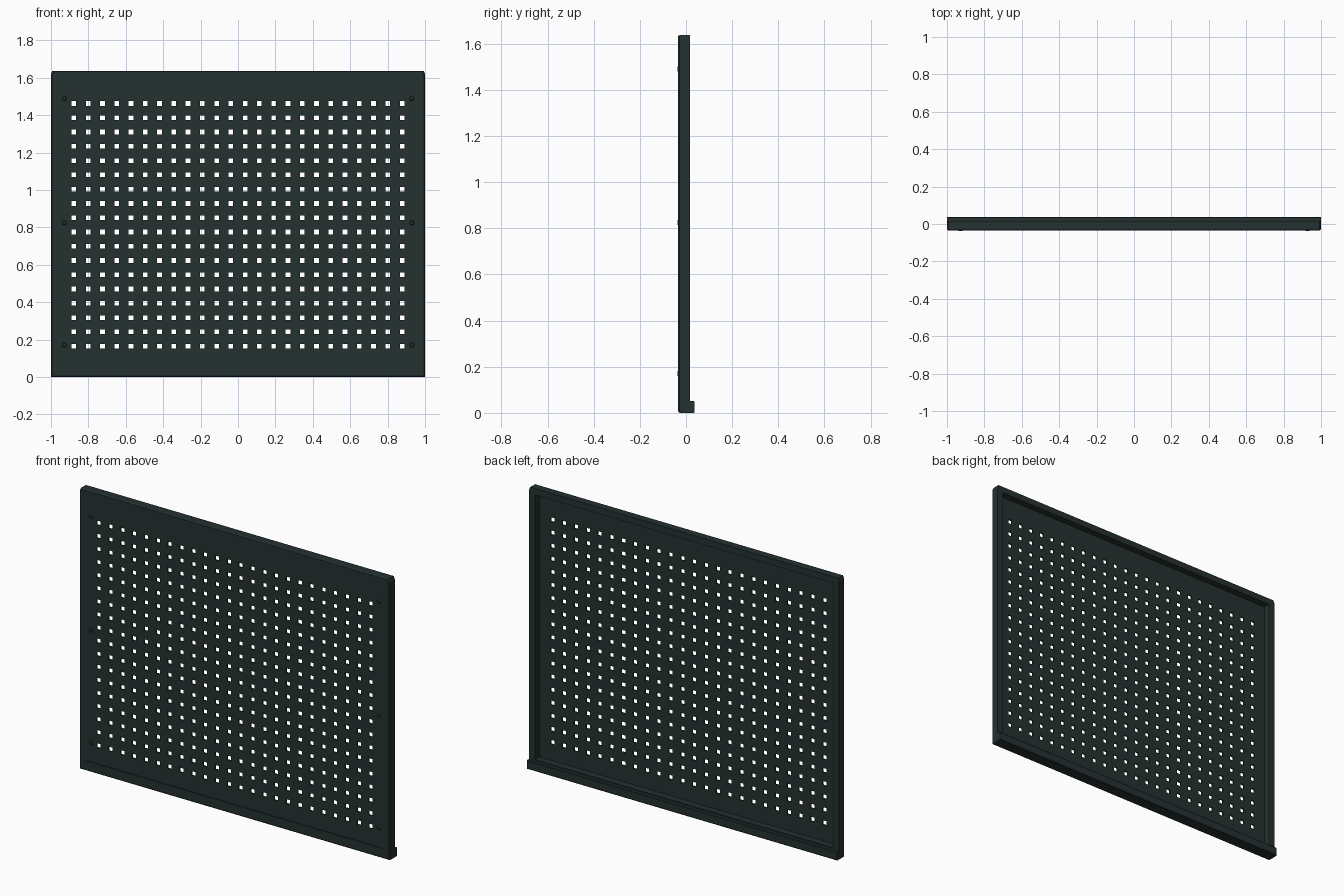
import bpy, bmesh, math
from mathutils import Matrix

if "Cube" in bpy.data.objects:
    bpy.data.objects.remove(bpy.data.objects["Cube"])

paint = bpy.data.materials.new("dark_green_grey")
paint.diffuse_color = (0.0185, 0.0305, 0.030, 1)
paint.use_nodes = True
paint.node_tree.nodes["Principled BSDF"].inputs["Base Color"].default_value = paint.diffuse_color

H = 1.637                      # overall height
FRONT, BACK = -0.034, 0.017    # frame depth


def finish(name, bm):
    bmesh.ops.recalc_face_normals(bm, faces=bm.faces)
    me = bpy.data.meshes.new(name)
    bm.to_mesh(me)
    bm.free()
    me.materials.append(paint)
    ob = bpy.data.objects.new(name, me)
    bpy.context.collection.objects.link(ob)
    return ob


# Frame: rectangular outline with slightly clipped top corners, swept profile
def outline(side, bottom, top, clip):
    x, zt = 1 - side, H - top
    return [(-x, bottom), (x, bottom), (x, zt - clip * 2.5),
            (x - clip, zt), (-x + clip, zt), (-x, zt - clip * 2.5)]


def frame():
    bm = bmesh.new()
    outer, chamfer = outline(0, 0, 0, 0.007), outline(0.006, 0.006, 0.004, 0.007)
    inner = outline(0.039, 0.058, 0.037, 0.001)
    profile = [(outer, BACK), (outer, FRONT + 0.006), (chamfer, FRONT),
               (inner, FRONT), (inner, BACK)]
    rings = [[bm.verts.new((x, y, z)) for x, z in pts] for pts, y in profile]
    for k, a in enumerate(rings):
        b = rings[(k + 1) % len(rings)]
        for i in range(6):
            j = (i + 1) % 6
            bm.faces.new((a[i], a[j], b[j], b[i]))
    finish("frame", bm)


# Perforated panel: grid of cells with the hole cells left out
def panel(cols=24, rows=18, pitch=0.0763, hole=0.025):
    def cuts(centre, n, lo, hi):
        out = [lo]
        for i in range(n):
            c = centre + (i - (n - 1) / 2) * pitch
            out += [c - hole / 2, c + hole / 2]
        return out + [hi]
    xs = cuts(0, cols, -0.97, 0.97)
    zs = cuts(0.814, rows, 0.04, 1.61)
    bm = bmesh.new()
    grid = [[bm.verts.new((x, -0.030, z)) for x in xs] for z in zs]
    for r in range(len(zs) - 1):
        for c in range(len(xs) - 1):
            if r % 2 and c % 2:
                continue
            bm.faces.new((grid[r][c], grid[r][c + 1],
                          grid[r + 1][c + 1], grid[r + 1][c]))
    ob = finish("perforated_panel", bm)
    mod = ob.modifiers.new("thickness", 'SOLIDIFY')
    mod.thickness = 0.008
    # normals face the front, so the sheet grows towards the back
    if ob.data.polygons[0].normal.y > 0:
        ob.data.flip_normals()
    mod.offset = -1


# Lip along the bottom of the back
def lip():
    bm = bmesh.new()
    prof = [(0.010, 0.0), (0.034, 0.0), (0.037, 0.004),
            (0.037, 0.047), (0.034, 0.051), (0.010, 0.051)]
    a = [bm.verts.new((-1, y, z)) for y, z in prof]
    b = [bm.verts.new((1, y, z)) for y, z in prof]
    for i in range(6):
        j = (i + 1) % 6
        bm.faces.new((a[i], a[j], b[j], b[i]))
    bm.faces.new(a)
    bm.faces.new(b)
    finish("back_lip", bm)


# Bolt heads down both sides of the panel
def bolts():
    bm = bmesh.new()
    for x in (-0.928, 0.928):
        for z in (0.17, 0.825, 1.49):
            m = Matrix.Translation((x, -0.0335, z)) @ Matrix.Rotation(math.pi / 2, 4, 'X')
            bmesh.ops.create_cone(bm, cap_ends=True, segments=12, radius1=0.013,
                                  radius2=0.010, depth=0.008, matrix=m)
    finish("bolt_heads", bm)


frame()
panel()
lip()
bolts()
